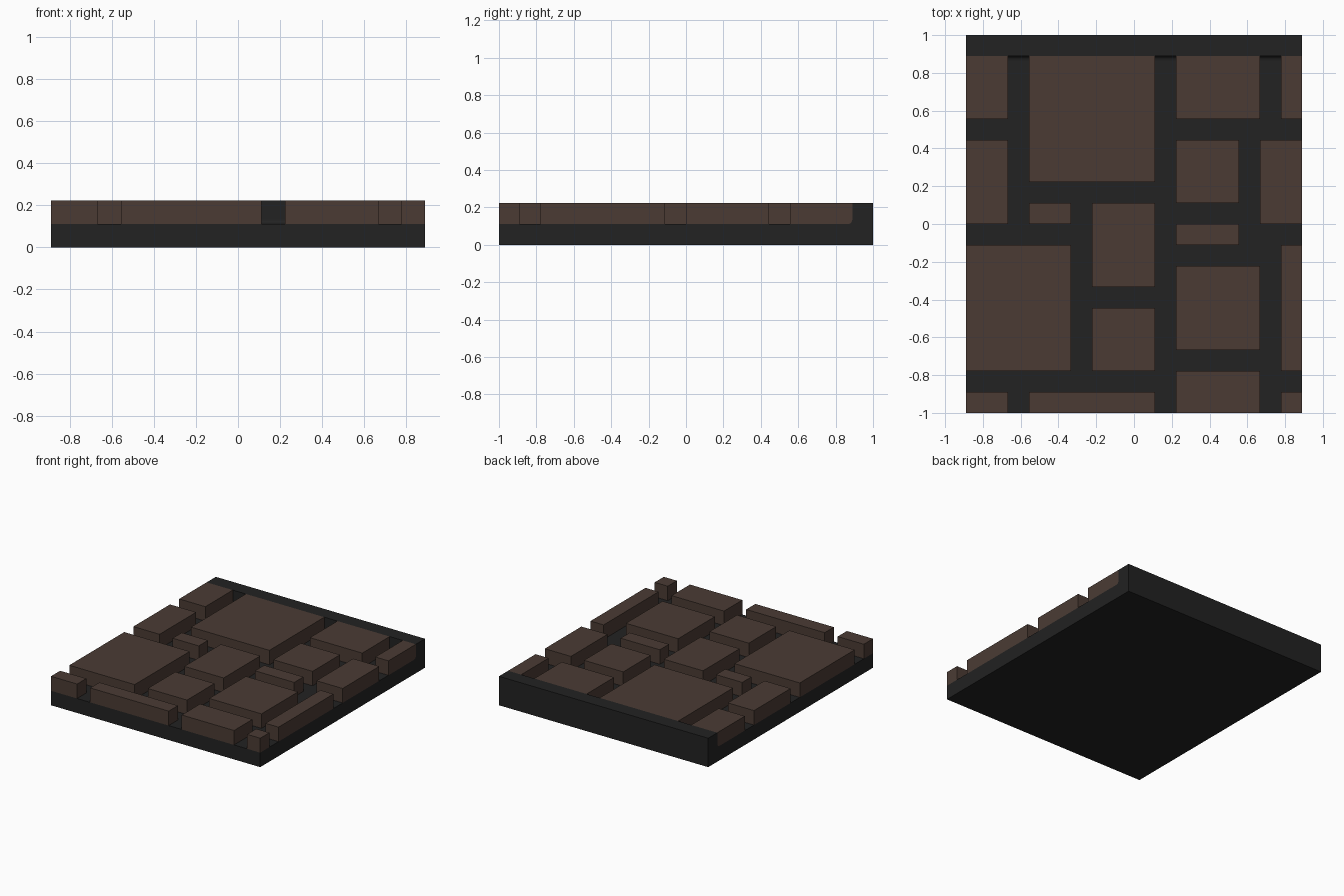
import bpy
import bmesh
import math

cube = bpy.data.objects.get("Cube")
if cube:
    bpy.data.objects.remove(cube, do_unlink=True)

U = 1 / 9          # layout module: slab is 16 x 18 x 2 modules
R = 0.2            # fillet radius at the foot of the back rim, in modules


def material(name, rgb):
    m = bpy.data.materials.new(name)
    m.use_nodes = True
    m.diffuse_color = (*rgb, 1)
    bsdf = m.node_tree.nodes["Principled BSDF"]
    bsdf.inputs["Base Color"].default_value = (*rgb, 1)
    bsdf.inputs["Roughness"].default_value = 0.9
    return m


mortar = material("dark mortar", (0.016, 0.016, 0.016))
stone = material("brown stone", (0.070, 0.044, 0.034))


def extrude_x(name, profile, x0, x1, mat):
    """Extrude a (y, z) profile from x0 to x1, all in modules."""
    bm = bmesh.new()
    face = bm.faces.new([bm.verts.new((x0 * U, y * U, z * U)) for y, z in profile])
    out = bmesh.ops.extrude_face_region(bm, geom=[face])
    verts = [v for v in out["geom"] if isinstance(v, bmesh.types.BMVert)]
    bmesh.ops.translate(bm, verts=verts, vec=((x1 - x0) * U, 0, 0))
    bmesh.ops.recalc_face_normals(bm, faces=bm.faces)
    mesh = bpy.data.meshes.new(name)
    bm.to_mesh(mesh)
    bm.free()
    mesh.materials.append(mat)
    obj = bpy.data.objects.new(name, mesh)
    bpy.context.collection.objects.link(obj)
    return obj


# Rounded inner corner between the bed and the back rim, from rim down to bed
fillet = [(8 - R + R * math.cos(a), 1 + R - R * math.sin(a))
          for a in (i * math.pi / 8 for i in range(5))]

# Mortar bed with a raised rim along the back
extrude_x("mortar_bed", [(-9, 0), (9, 0), (9, 2), (8, 2)] + fillet + [(-9, 1)],
          -8, 8, mortar)

# Paving stones: x0, x1, y0, y1 in modules
stones = [
    (-8, -6, 5, 8), (-5, 1, 2, 8), (2, 6, 5, 8), (7, 8, 5, 8),
    (-8, -6, 0, 4), (2, 5, 1, 4), (6, 8, 0, 4),
    (-5, -3, 0, 1), (-2, 1, -3, 1), (2, 5, -1, 0),
    (-8, -3, -7, -1), (2, 6, -6, -2), (7, 8, -7, -1), (-2, 1, -7, -4),
    (-8, -6, -9, -8), (-5, 1, -9, -8), (2, 6, -9, -7), (7, 8, -9, -8),
]
for i, (x0, x1, y0, y1) in enumerate(stones, 1):
    # Stones against the rim follow its fillet
    back = fillet if y1 == 8 else [(y1, 1)]
    extrude_x(f"paving_stone_{i:02d}", [(y0, 2), (y1, 2)] + back + [(y0, 1)],
              x0, x1, stone)
